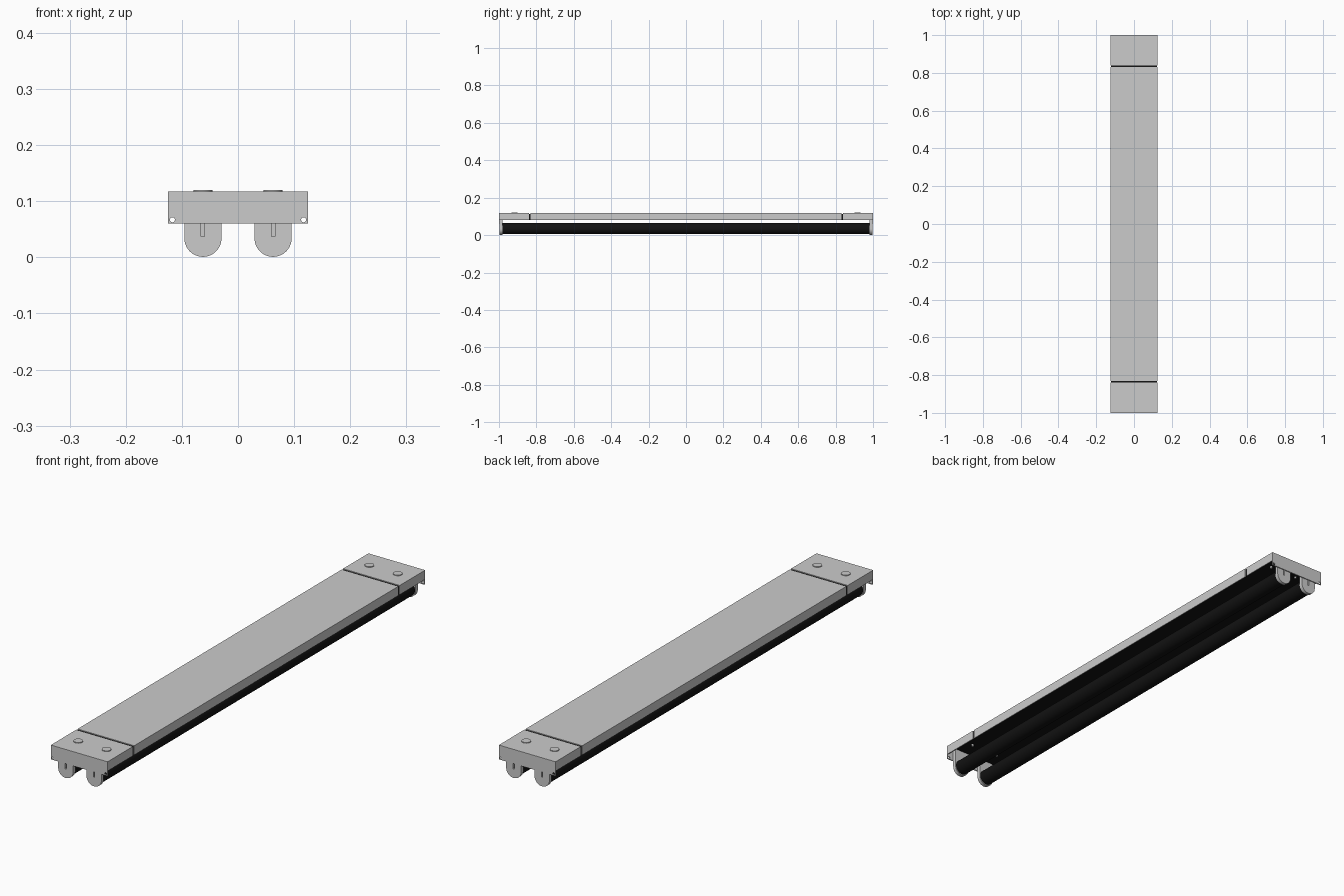
import bpy, math

if "Cube" in bpy.data.objects:
    bpy.data.objects.remove(bpy.data.objects["Cube"])

black = bpy.data.materials.new("black")
black.diffuse_color = (0.006, 0.006, 0.006, 1)
black.use_nodes = True
black.node_tree.nodes["Principled BSDF"].inputs["Base Color"].default_value = black.diffuse_color


def finish(obj, name, mat=None, smooth=True):
    obj.name = name
    if mat:
        obj.data.materials.append(mat)
    if smooth:
        bpy.ops.object.shade_smooth_by_angle(angle=math.radians(30))
    return obj


def extrude_xz(name, loops, y0, y1, mat=None):
    """Fill x-z outlines (extra loops become holes) and extrude from y0 to y1."""
    cu = bpy.data.curves.new(name, 'CURVE')
    cu.dimensions = '2D'
    cu.fill_mode = 'BOTH'
    cu.extrude = abs(y1 - y0) / 2
    for pts in loops:
        sp = cu.splines.new('POLY')
        sp.points.add(len(pts) - 1)
        for p, (x, z) in zip(sp.points, pts):
            p.co = (x, z, 0, 1)
        sp.use_cyclic_u = True
    obj = bpy.data.objects.new(name, cu)
    bpy.context.collection.objects.link(obj)
    obj.rotation_euler = (math.pi / 2, 0, 0)
    obj.location.y = (y0 + y1) / 2
    bpy.ops.object.select_all(action='DESELECT')
    obj.select_set(True)
    bpy.context.view_layer.objects.active = obj
    bpy.ops.object.convert(target='MESH')
    return finish(bpy.context.object, name, mat)


def cylinder(name, r, depth, loc, along_y=False, mat=None, verts=32):
    rot = (math.pi / 2, 0, 0) if along_y else (0, 0, 0)
    bpy.ops.mesh.primitive_cylinder_add(vertices=verts, radius=r, depth=depth,
                                        location=loc, rotation=rot)
    return finish(bpy.context.object, name, mat)


def rect(x0, x1, z0, z1):
    return [(x0, z0), (x1, z0), (x1, z1), (x0, z1)]


def arc(cx, cz, r, a0, a1, n):
    return [(cx + r * math.cos(math.radians(a0 + (a1 - a0) * i / n)),
             cz + r * math.sin(math.radians(a0 + (a1 - a0) * i / n)))
            for i in range(n + 1)]


def channel(half, top, bottom, t):
    """Downward-open U profile."""
    return [(-half, bottom), (-half, top), (half, top), (half, bottom),
            (half - t, bottom), (half - t, top - t),
            (-half + t, top - t), (-half + t, bottom)]


TUBE_X, TUBE_Z, TOP = 0.0625, 0.034, 0.117

# Main cover and dark lining inside the channel
extrude_xz("main_cover", [channel(0.125, TOP, 0.08, 0.003)], -0.832, 0.832)
extrude_xz("channel_lining", [channel(0.1215, 0.1135, 0.082, 0.003)],
           -0.99, 0.99, black)

for s, end in ((-1, "front"), (1, "back")):
    # End cover, separated from the main cover by a narrow groove
    extrude_xz(end + "_end_cover", [channel(0.125, TOP, 0.08, 0.003)],
               s * 0.84, s * 0.997)

    # End plate with two corner screw holes
    holes = [arc(x, 0.067, 0.0045, 0, 345, 23) for x in (-0.117, 0.117)]
    extrude_xz(end + "_end_plate", [rect(-0.125, 0.125, 0.06, TOP)] + holes,
               s * 0.996, s)

    for x, side in ((-TUBE_X, "left"), (TUBE_X, "right")):
        tag = f"{end}_{side}_"
        # Round-bottomed lamp holder with pin slot
        outline = arc(x, TUBE_Z, 0.033, 180, 360, 32) + \
            [(x + 0.033, 0.108), (x - 0.033, 0.108)]
        slot = rect(x - 0.003, x + 0.003, 0.037, 0.075)
        extrude_xz(tag + "lamp_holder", [outline, slot], s * 0.985, s * 0.996)
        extrude_xz(tag + "holder_back", [outline], s * 0.982, s * 0.986)
        # Mounting bolt: flat head on top, stem below
        cylinder(tag + "bolt_head", 0.017, 0.004, (x, s * 0.917, 0.118))
        cylinder(tag + "bolt_stem", 0.005, 0.015, (x, s * 0.917, 0.1105), verts=16)

# Black lamp tubes
for x, side in ((-TUBE_X, "left"), (TUBE_X, "right")):
    cylinder(side + "_lamp_tube", 0.03, 1.966, (x, 0, TUBE_Z + 0.001),
             along_y=True, mat=black, verts=48)
